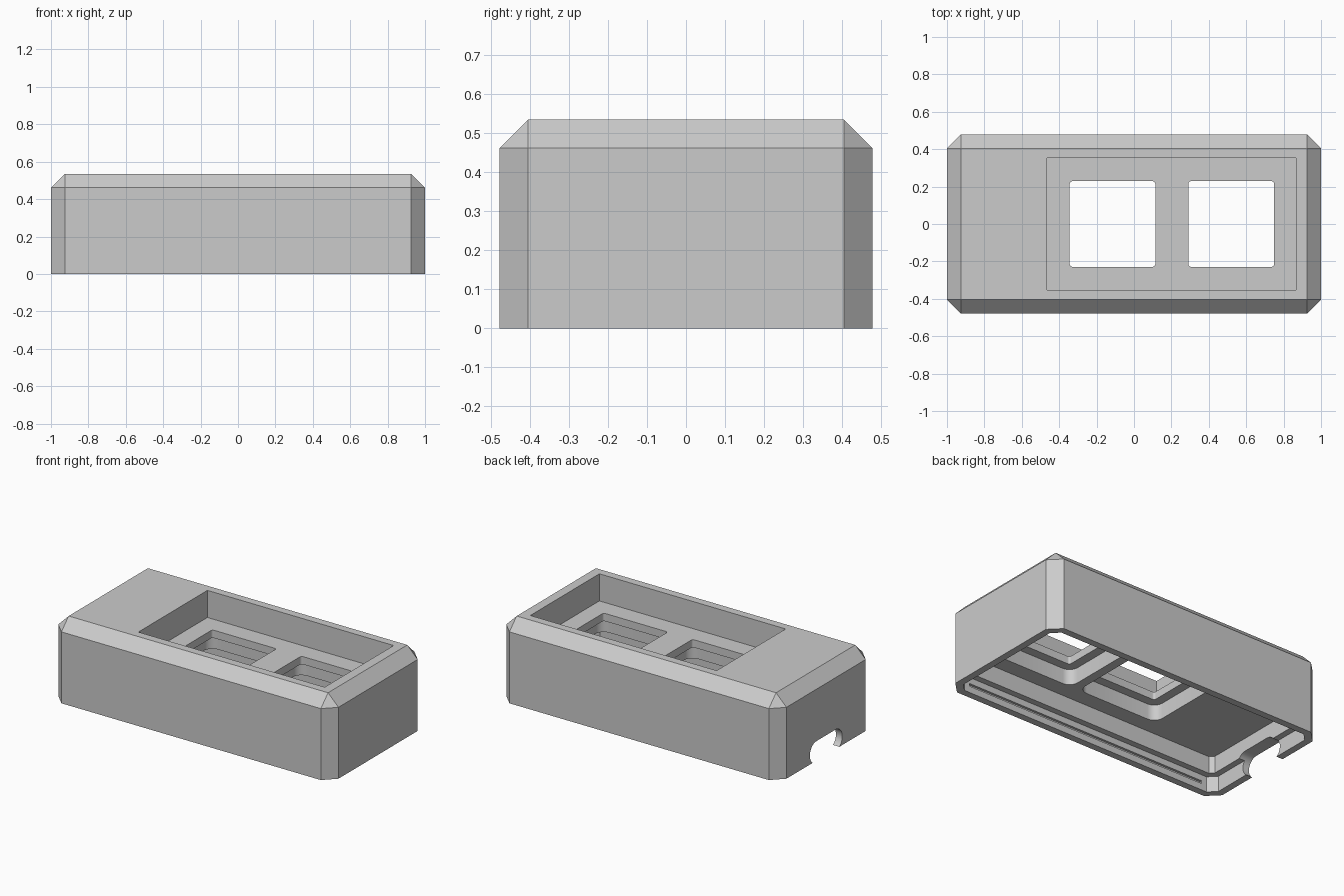
import bpy
import bmesh
from mathutils import Matrix, Vector

default = bpy.data.objects.get("Cube")
if default:
    bpy.data.objects.remove(default, do_unlink=True)

LENGTH, WIDTH, HEIGHT = 2.0, 0.956, 0.535
CHAMFER = 0.074

grey = bpy.data.materials.new("plain_grey")
grey.use_nodes = True
grey.diffuse_color = (0.6, 0.6, 0.6, 1)
grey.node_tree.nodes["Principled BSDF"].inputs["Base Color"].default_value = grey.diffuse_color


def block(name, low, high, axis=2, radius=0, segments=1, top=False):
    """Box between two corners, with the edges along one axis bevelled."""
    low, high = Vector(low), Vector(high)
    bm = bmesh.new()
    bmesh.ops.create_cube(bm, size=1)
    bm.transform(Matrix.Translation((low + high) / 2) @ Matrix.Diagonal((*(high - low), 1)))
    if radius:
        edges = []
        for e in bm.edges:
            a, b = (v.co for v in e.verts)
            along = abs(a[axis] - b[axis]) > 1e-5
            upper = top and min(a.z, b.z) > high.z - 1e-5
            if along or upper:
                edges.append(e)
        bmesh.ops.bevel(bm, geom=edges, offset=radius, segments=segments,
                        profile=0.5, affect='EDGES', clamp_overlap=True)
    bmesh.ops.recalc_face_normals(bm, faces=bm.faces)
    mesh = bpy.data.meshes.new(name)
    bm.to_mesh(mesh)
    bm.free()
    mesh.materials.append(grey)
    obj = bpy.data.objects.new(name, mesh)
    bpy.context.collection.objects.link(obj)
    return obj


def cut(target, cutter):
    """Subtract the cutter, apply the result and delete the cutter."""
    cutter.hide_render = True
    mod = target.modifiers.new("cut", 'BOOLEAN')
    mod.operation = 'DIFFERENCE'
    mod.solver = 'EXACT'
    mod.object = cutter
    bpy.ops.object.select_all(action='DESELECT')
    bpy.context.view_layer.objects.active = target
    target.select_set(True)
    bpy.ops.object.modifier_apply(modifier=mod.name)
    bpy.data.objects.remove(cutter, do_unlink=True)


def inset_block(name, inset, z_top):
    """Cavity that follows the outer wall at a constant distance."""
    x, y = LENGTH / 2 - inset, WIDTH / 2 - inset
    return block(name, (-x, -y, -0.1), (x, y, z_top), radius=CHAMFER - 0.586 * inset)


# Chamfered outer shell
case = block("case", (-LENGTH / 2, -WIDTH / 2, 0), (LENGTH / 2, WIDTH / 2, HEIGHT),
             radius=CHAMFER, top=True)

# Underside: stepped lip for a base plate, then the main cavity
cut(case, inset_block("lip_cutter", 0.045, 0.1))
cut(case, inset_block("cavity_cutter", 0.085, 0.21))

# Snap grooves along the long sides of the lip
for side in (-1, 1):
    y = side * (WIDTH / 2 - 0.045)
    cut(case, block("groove_cutter", (-0.87, y - 0.015, 0.042), (0.87, y + 0.015, 0.06)))

# Sunken rectangular pocket in the top
cut(case, block("pocket_cutter", (-0.465, -0.352, 0.36), (0.865, 0.352, 0.7)))

# Two square openings, each widened on the underside
for x in (-0.115, 0.52):
    for half, radius, bottom, top in ((0.288, 0.06, 0.15, 0.31), (0.229, 0.015, 0.25, 0.45)):
        cut(case, block("opening_cutter", (x - half, -half, bottom), (x + half, half, top),
                        radius=radius, segments=6))

# Rounded cable port through the end wall
cut(case, block("port_cutter", (-1.1, -0.165, -0.012), (-0.88, 0.165, 0.126),
                axis=0, radius=0.068, segments=10))

bpy.ops.object.select_all(action='DESELECT')
bpy.context.view_layer.objects.active = case
case.select_set(True)
bpy.ops.object.shade_smooth_by_angle(angle=0.5)
